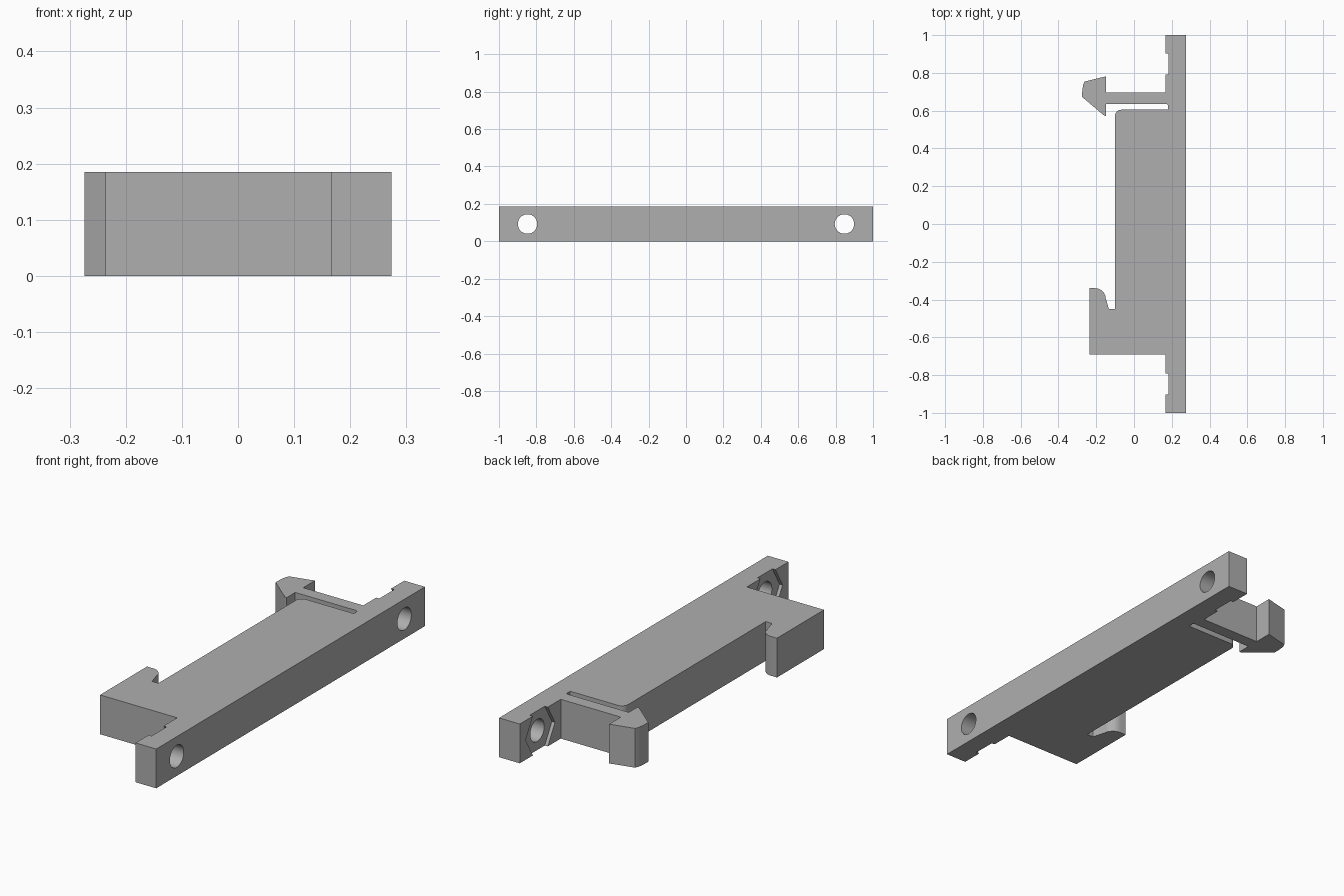
import bpy, bmesh
from math import cos, sin, radians
from mathutils import Vector

cube = bpy.data.objects.get("Cube")
if cube:
    bpy.data.objects.remove(cube, do_unlink=True)

HEIGHT = 0.185
FLANGE = 0.166      # inner face of the mounting flange
BACK = 0.274        # outer face of the mounting flange

grey = bpy.data.materials.new("plain grey")
grey.use_nodes = True
grey.diffuse_color = (0.43, 0.43, 0.43, 1)
grey.node_tree.nodes["Principled BSDF"].inputs["Base Color"].default_value = grey.diffuse_color


def arc(cx, cy, r, start, end, n=8):
    """Points along a circular arc, angles in degrees."""
    angles = [radians(start + (end - start) * i / n) for i in range(n + 1)]
    return [(cx + r * cos(a), cy + r * sin(a)) for a in angles]


def prism(name, points, direction):
    """Extrude a closed outline of 3D points along a direction."""
    bm = bmesh.new()
    face = bm.faces.new([bm.verts.new(p) for p in points])
    new = bmesh.ops.extrude_face_region(bm, geom=[face])["geom"]
    moved = [v for v in new if isinstance(v, bmesh.types.BMVert)]
    bmesh.ops.translate(bm, verts=moved, vec=Vector(direction))
    bmesh.ops.recalc_face_normals(bm, faces=bm.faces)
    mesh = bpy.data.meshes.new(name)
    bm.to_mesh(mesh)
    bm.free()
    mesh.materials.append(grey)
    obj = bpy.data.objects.new(name, mesh)
    bpy.context.collection.objects.link(obj)
    return obj


def bore(name, y, r, sides, x0, x1):
    """Cutter running along x, centred on the bracket height."""
    ring = arc(y, HEIGHT / 2, r, 0, 360, sides)[:-1]
    cutter = prism(name, [(x0, a, b) for a, b in ring], (x1 - x0, 0, 0))
    cutter.hide_render = True
    return cutter


# Bracket outline: flange, lower block with fixed hook, body, sprung latch
outline = [(BACK, -1), (BACK, 1), (FLANGE, 1)]
outline += [(FLANGE, 0.695), (-0.147, 0.695)]
outline += [(-0.147, 0.782), (-0.262, 0.754), (-0.27, 0.735)]        # latch head
outline += [(-BACK, 0.70), (-BACK, 0.672), (-0.158, 0.574), (-0.147, 0.572)]
outline += [(-0.147, 0.636)]
outline += arc(0.170, 0.626, 0.010, 90, 0, 4)                        # slot end
outline += [(0.180, 0.605)]
outline += arc(-0.068, 0.573, 0.032, 90, 180)                        # body corner
outline += [(-0.10, -0.45), (-0.133, -0.45), (-0.152, -0.385)]       # hook gap
outline += arc(-0.205, -0.395, 0.055, 15, 90)                        # hook tip
outline += [(-0.236, -0.34), (-0.236, -0.69), (FLANGE, -0.69)]
outline += [(FLANGE, -1)]
bracket = prism("clip_bracket", [(x, y, 0) for x, y in outline], (0, 0, HEIGHT))

# Screw holes and hexagonal nut recesses at both flange ends
cutters = []
for side in (-1, 1):
    y = side * 0.847
    cutters.append(bore("screw_hole_cutter", y, 0.052, 40, 0.1, 0.35))
    cutters.append(bore("nut_recess_cutter", y, 0.109, 6, 0.1, 0.182))

bpy.context.view_layer.objects.active = bracket
for cutter in cutters:
    mod = bracket.modifiers.new("cut", "BOOLEAN")
    mod.operation = "DIFFERENCE"
    mod.solver = "EXACT"
    mod.object = cutter
    bpy.ops.object.modifier_apply(modifier=mod.name)
    bpy.data.objects.remove(cutter, do_unlink=True)

bpy.ops.object.select_all(action="DESELECT")
bracket.select_set(True)
bpy.ops.object.shade_smooth_by_angle(angle=radians(25))
